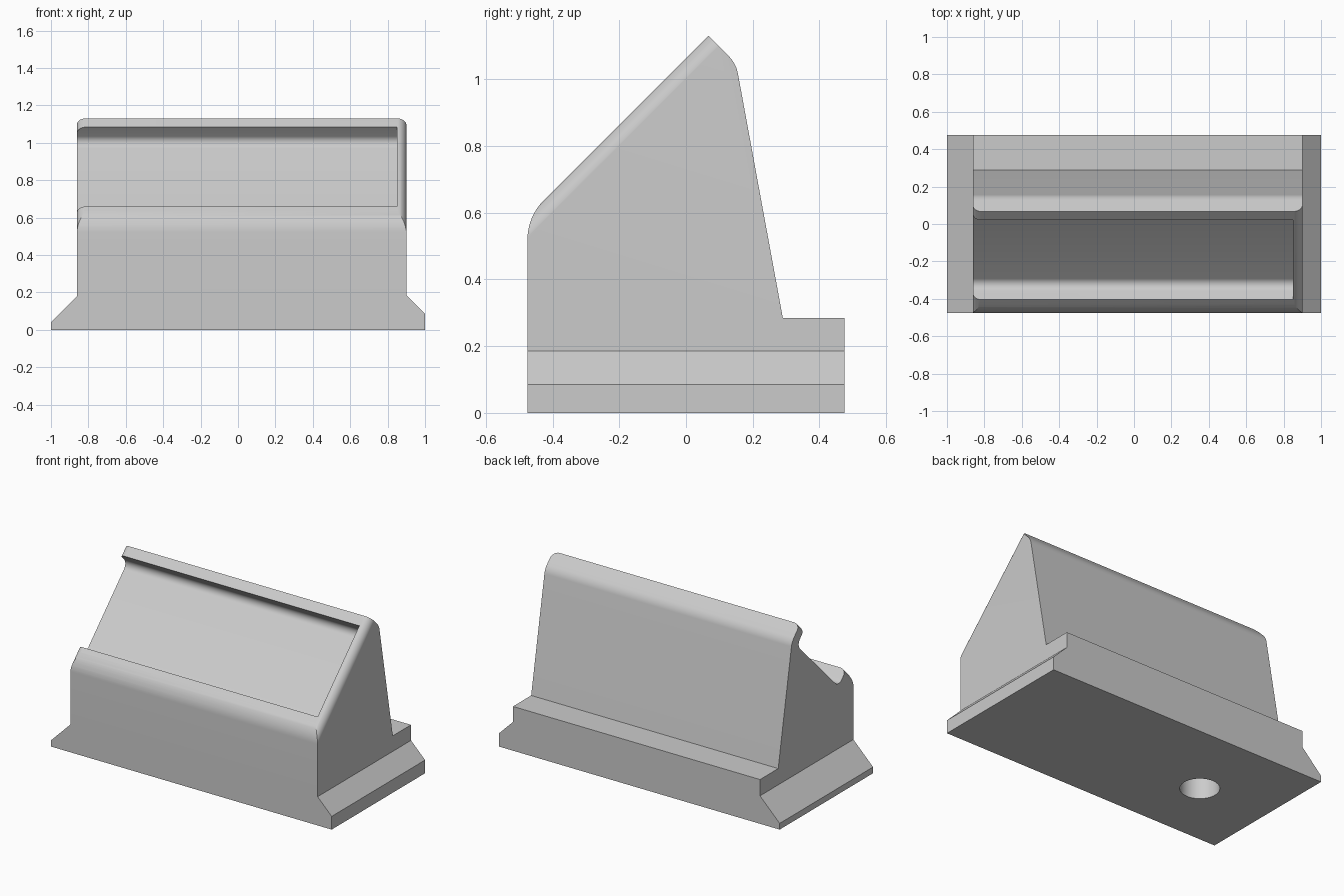
import bpy, bmesh, math
from mathutils import Vector

cube = bpy.data.objects.get("Cube")
if cube:
    bpy.data.objects.remove(cube, do_unlink=True)

X, Y, Z = Vector((1, 0, 0)), Vector((0, 1, 0)), Vector((0, 0, 1))
APEX = Vector((0, 0.067, 1.13))
DOWN = Vector((0, -1, -1)).normalized()   # down along the sloped face
OUT = Vector((0, -1, 1)).normalized()     # out of the sloped face


def rounded(points, steps=10):
    """Replace each (a, b, radius) corner with an arc."""
    result = []
    for i, p in enumerate(points):
        c = Vector(p[:2])
        if len(p) == 2:
            result.append(c)
            continue
        d1 = (Vector(points[i - 1][:2]) - c).normalized()
        d2 = (Vector(points[(i + 1) % len(points)][:2]) - c).normalized()
        half = d1.angle(d2) / 2
        centre = c + (d1 + d2).normalized() * p[2] / math.sin(half)
        reach = p[2] / math.tan(half)
        start, end = c + d1 * reach - centre, c + d2 * reach - centre
        sweep = start.angle(end)
        for k in range(steps + 1):
            t = k / steps
            arc = (start * math.sin((1 - t) * sweep) + end * math.sin(t * sweep)) / math.sin(sweep)
            result.append(centre + arc)
    return result


def prism(name, points, a, b, along, lo, hi, origin=Vector()):
    """Extrude a 2D outline in the plane (a, b) along a third axis."""
    bm = bmesh.new()
    face = bm.faces.new([bm.verts.new(origin + a * p[0] + b * p[1] + along * lo) for p in points])
    moved = bmesh.ops.extrude_face_region(bm, geom=[face])["geom"]
    bmesh.ops.translate(bm, vec=along * (hi - lo),
                        verts=[v for v in moved if isinstance(v, bmesh.types.BMVert)])
    bmesh.ops.recalc_face_normals(bm, faces=bm.faces)
    mesh = bpy.data.meshes.new(name)
    bm.to_mesh(mesh)
    bm.free()
    obj = bpy.data.objects.new(name, mesh)
    bpy.context.collection.objects.link(obj)
    return obj


def cut(target, tool, operation):
    tool.hide_render = True
    mod = target.modifiers.new(tool.name, "BOOLEAN")
    mod.operation, mod.solver, mod.object = operation, "EXACT", tool
    bpy.context.view_layer.objects.active = target
    bpy.ops.object.modifier_apply(modifier=mod.name)
    bpy.data.objects.remove(tool, do_unlink=True)


# Wedge body with a rear step, from its side profile
side = rounded([(-0.475, 0), (0.475, 0), (0.475, 0.285), (0.29, 0.285),
                (0.15, 1.047, 0.1), (0.067, 1.13), (-0.475, 0.588, 0.164)])
stand = prism("stand_body", side, Y, Z, X, -1.1, 1.1)

# Straight ends with flared feet
front = [(-1, -0.1), (1, -0.1), (1, 0.085), (0.9, 0.185), (0.9, 1.3),
         (-0.86, 1.3), (-0.86, 0.18), (-1, 0.04)]
cut(stand, prism("end_outline", front, X, Z, Y, -1, 1), "INTERSECT")

# Rounded end edges of the sloped face
edges = rounded([(-0.8605, 0.0005, 0.045), (0.9005, 0.0005, 0.05), (0.9005, -0.1),
                 (1.2, -0.1), (1.2, -2), (-1.2, -2), (-1.2, -0.1), (-0.8605, -0.1)])
cut(stand, prism("edge_rounding", edges, X, OUT, DOWN, -2, 3, APEX), "INTERSECT")

# Slot in the slope, open at one end
slot = rounded([(0.066, 0.1), (0.066, -0.113, 0.045), (0.666, -0.113, 0.045), (0.666, 0.1)])
cut(stand, prism("slot_cutter", slot, DOWN, OUT, X, -1.2, 0.85, APEX), "DIFFERENCE")

# Round hole in the underside
ring = [(0.115 * math.cos(i * math.tau / 48), 0.115 * math.sin(i * math.tau / 48)) for i in range(48)]
cut(stand, prism("hole_cutter", ring, X, Y, Z, -0.1, 0.35, Vector((-0.517, -0.03, 0))), "DIFFERENCE")

# Colour and shading
grey = bpy.data.materials.new("light_grey")
grey.use_nodes = True
colour = (0.6, 0.6, 0.6, 1)
grey.diffuse_color = colour
grey.node_tree.nodes["Principled BSDF"].inputs["Base Color"].default_value = colour
stand.data.materials.clear()
stand.data.materials.append(grey)
for poly in stand.data.polygons:
    poly.material_index = 0
bpy.ops.object.select_all(action="DESELECT")
stand.select_set(True)
bpy.context.view_layer.objects.active = stand
bpy.ops.object.shade_smooth_by_angle(angle=math.radians(25))
